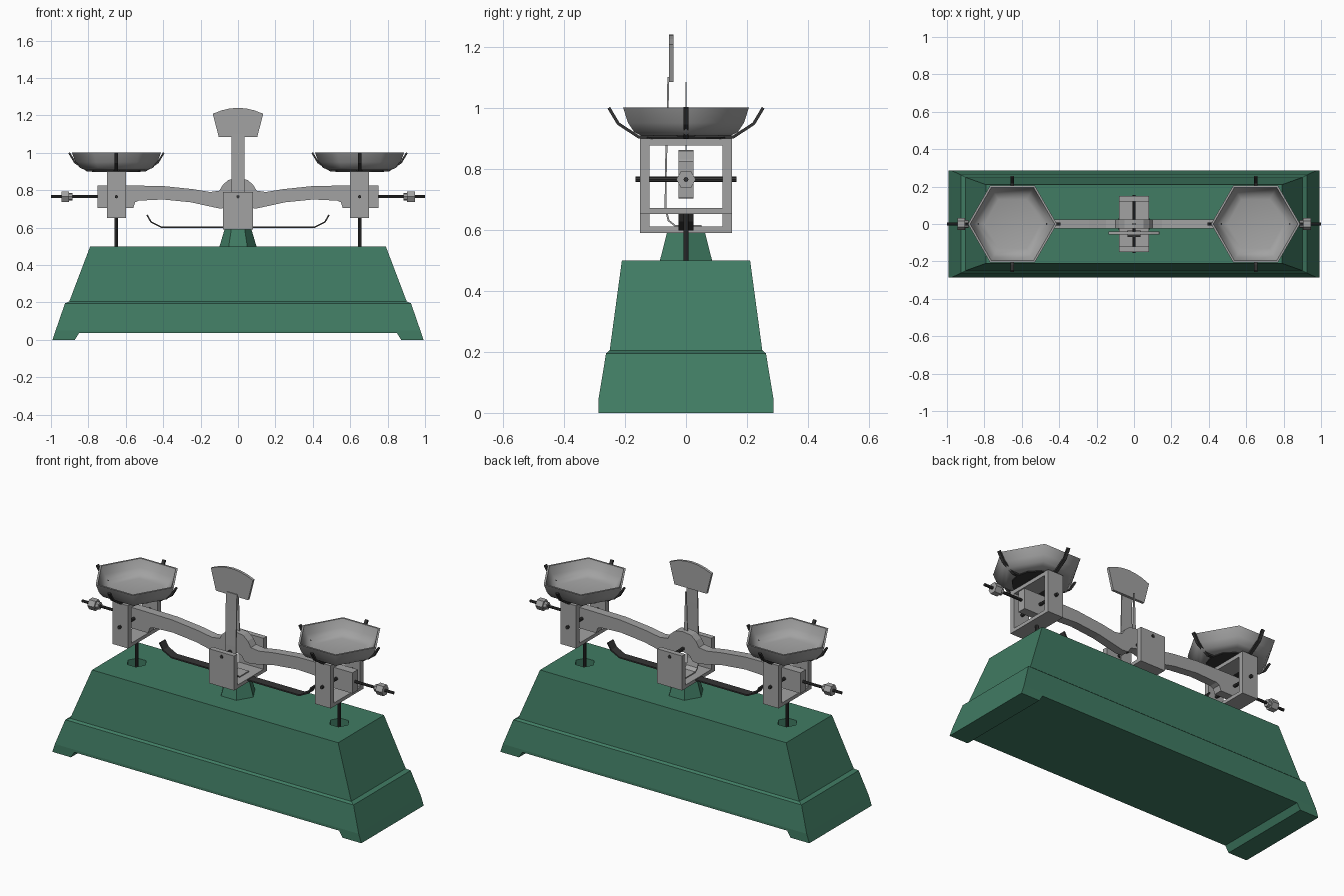
import bpy, bmesh, math
from mathutils import Vector

if "Cube" in bpy.data.objects:
    bpy.data.objects.remove(bpy.data.objects["Cube"])


def material(name, rgb):
    m = bpy.data.materials.new(name)
    m.diffuse_color = (*rgb, 1)
    m.use_nodes = True
    m.node_tree.nodes["Principled BSDF"].inputs["Base Color"].default_value = m.diffuse_color
    return m


GREEN = material("painted green", (0.052, 0.2, 0.125))
GREY = material("light metal", (0.36, 0.36, 0.36))
DARK = material("dark metal", (0.035, 0.035, 0.035))


def finish(name, bm, mat, smooth=None):
    bmesh.ops.remove_doubles(bm, verts=bm.verts, dist=1e-5)
    bmesh.ops.recalc_face_normals(bm, faces=bm.faces)
    me = bpy.data.meshes.new(name)
    bm.to_mesh(me)
    bm.free()
    me.materials.append(mat)
    ob = bpy.data.objects.new(name, me)
    bpy.context.collection.objects.link(ob)
    if smooth:
        bpy.ops.object.select_all(action='DESELECT')
        ob.select_set(True)
        bpy.context.view_layer.objects.active = ob
        bpy.ops.object.shade_smooth_by_angle(angle=math.radians(smooth))
    return ob


def loft(name, rings, mat, smooth=None, closed=False):
    """Skin a list of equal-length rings of points."""
    bm = bmesh.new()
    vs = [[bm.verts.new(p) for p in r] for r in rings]
    n = len(vs[0])
    pairs = list(zip(vs, vs[1:]))
    for a, b in pairs:
        for i in range(n):
            j = (i + 1) % n
            bm.faces.new((a[i], a[j], b[j], b[i]))
    if not closed:
        bm.faces.new(vs[0])
        bm.faces.new(vs[-1])
    return finish(name, bm, mat, smooth)


def box(name, x0, x1, y0, y1, z0, z1, mat):
    return loft(name, [[(x0, y0, z), (x1, y0, z), (x1, y1, z), (x0, y1, z)] for z in (z0, z1)], mat)


def prism(name, pts, y0, y1, mat):
    """Extrude an x-z outline along y."""
    return loft(name, [[(x, y, z) for x, z in pts] for y in (y0, y1)], mat)


def lathe(name, profile, n, cx, mat, smooth=None, closed=False):
    rings = [[(cx + r * math.cos(2 * math.pi * i / n), r * math.sin(2 * math.pi * i / n), z)
              for i in range(n)] for r, z in profile]
    return loft(name, rings, mat, smooth, closed)


def rod(name, a, b, r, n, mat, smooth=None):
    a, b = Vector(a), Vector(b)
    q = (b - a).to_track_quat('Z', 'Y')
    off = [q @ Vector((r * math.cos(2 * math.pi * i / n), r * math.sin(2 * math.pi * i / n), 0))
           for i in range(n)]
    return loft(name, [[e + o for o in off] for e in (a, b)], mat, smooth)


def strip(name, path, across, width, thick, mat):
    """Flat bar following a 3D path; across is its constant width direction."""
    path = [Vector(p) for p in path]
    across = Vector(across)
    rings = []
    for i, p in enumerate(path):
        t = (path[min(i + 1, len(path) - 1)] - path[max(i - 1, 0)]).normalized()
        w, h = across * width / 2, t.cross(across) * thick / 2
        rings.append([p + w + h, p - w + h, p - w - h, p + w - h])
    return loft(name, rings, mat)


def frame(name, outer, inner, cx, hx, mat):
    """Rectangular frame of (y, z) outlines, extruded along x."""
    rings = [[(cx + s * hx, y, z) for y, z in o]
             for s, o in ((-1, outer), (1, outer), (1, inner), (-1, inner), (-1, outer))]
    return loft(name, rings, mat, closed=True)


def rect(h, z0, z1):
    return [(-h, z0), (h, z0), (h, z1), (-h, z1)]


# Base casting: tapered body with a shallow arch between end feet
sections = [(.992, .286, 0), (.975, .286, .05), (.925, .262, .195), (.902, .25, .205), (.79, .21, .5)]
base = loft("base", [[(-x, -y, z), (x, -y, z), (x, y, z), (-x, y, z)] for x, y, z in sections], GREEN)
cutters = [prism("foot_gap_cutter", [(-.885, -.02), (.885, -.02), (.85, .035), (-.85, .035)], -.5, .5, GREEN)]
for s in (-1, 1):
    cutters.append(lathe("rod_hole_cutter", [(.055, .4), (.055, .6)], 6, s * .65, GREEN))
for c in cutters:
    m = base.modifiers.new("cut", 'BOOLEAN')
    m.operation, m.solver, m.object = 'DIFFERENCE', 'EXACT', c
    c.hide_render = True
    c.hide_viewport = True

# Central pedestal and U bracket
lathe("pedestal", [(.1, .495), (.072, .59)], 6, 0, GREEN)
prof = [(-.15, .59), (.15, .59), (.15, .79), (.12, .79), (.12, .61), (-.12, .61), (-.12, .79), (-.15, .79)]
loft("center_bracket", [[(x, y, z) for y, z in prof] for x in (-.08, .08)], GREY)
rod("center_pin", (0, -.155, .765), (0, .155, .765), .009, 8, DARK)

# Balance beam
half = [(.05, .855), (.08, .83), (.1, .797), (.15, .79), (.24, .805), (.4, .822), (.6, .825),
        (.752, .825), (.752, .705), (.56, .705), (.55, .735), (.53, .744), (.4, .75), (.25, .735),
        (.16, .715), (.1, .702), (.06, .705), (.04, .735)]
outline = [(0, .862)] + half + [(0, .745)] + [(-x, z) for x, z in reversed(half)]
prism("beam", outline, -.025, .025, GREY)

# Moving needle
prism("needle", [(-.012, .84), (.012, .84), (.004, 1.085), (-.004, 1.085)], -.002, .002, GREY)

# Scale plate and its bent support
strip("plate_support", [(0, .05, .613), (0, -.035, .613), (0, -.057, .63), (0, -.067, .67),
                        (0, -.066, .8), (0, -.06, 1.0), (0, -.058, 1.1)], (1, 0, 0), .07, .006, GREY)
arc = [(.135 * t, 1.208 + .032 * (1 - t * t)) for t in (1, .66, .33, 0, -.33, -.66, -1)]
prism("scale_plate", [(-.103, 1.085), (.103, 1.085)] + arc, -.056, -.041, GREY)

# Beam stop: long dark strip with upturned ends
strip("beam_stop", [(-.487, 0, .668), (-.465, 0, .63), (-.41, 0, .602), (.41, 0, .602),
                    (.465, 0, .63), (.487, 0, .668)], (0, 1, 0), .05, .008, DARK)

for s, side in ((-1, "left"), (1, "right")):
    cx = s * .65
    # Pan carrier frame, pivot pin and guide rod
    frame(side + "_pan_frame", rect(.15, .652, .9), rect(.12, .672, .877), cx, .05, GREY)
    rod(side + "_pivot_pin", (cx, -.166, .765), (cx, .166, .765), .009, 8, DARK)
    rod(side + "_guide_rod", (cx, 0, .402), (cx, 0, .66), .009, 8, DARK)

    # Adjusting screw and nut
    rod(side + "_screw", (s * .74, 0, .765), (s, 0, .765), .008, 8, DARK)
    rod(side + "_nut", (s * .903, 0, .765), (s * .945, 0, .765), .032, 6, GREY)
    rod(side + "_nut_collar", (s * .885, 0, .765), (s * .904, 0, .765), .021, 8, GREY)

    # Four curved pan arms on a hub
    lathe(side + "_arm_hub", [(.13, .898), (.13, .904)], 12, cx, DARK)
    for i in range(4):
        d = Vector((math.cos(i * math.pi / 2), math.sin(i * math.pi / 2), 0))
        path = [Vector((cx, 0, z)) + d * r for r, z in
                ((0, .902), (.155, .904), (.222, .948), (.253, 1.0))]
        strip(side + "_pan_arm", path, d.cross(Vector((0, 0, 1))), .018, .01, DARK)

    # Six-sided pan
    lathe(side + "_pan", [(0, .906), (.17, .909), (.196, .92), (.219, .95), (.238, 1.0), (.226, 1.0),
                          (.208, .955), (.185, .927), (.15, .918), (0, .914)],
          6, cx, GREY, smooth=65, closed=True)
